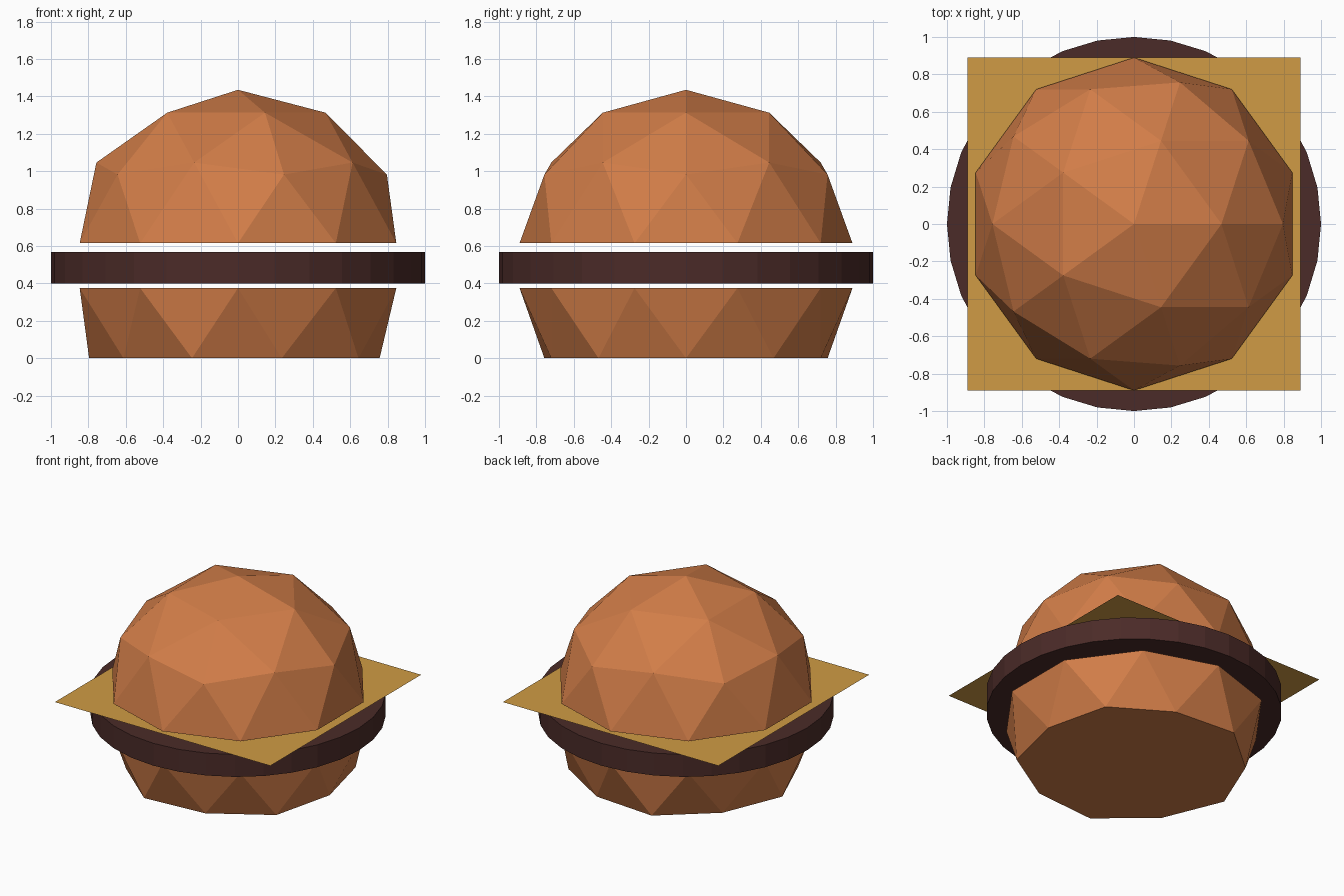
import bpy, bmesh
from mathutils import Matrix

if "Cube" in bpy.data.objects:
    bpy.data.objects.remove(bpy.data.objects["Cube"])

R = 0.89       # bun radius
H = 0.82       # bun dome height


def material(name, rgb):
    m = bpy.data.materials.new(name)
    m.diffuse_color = (*rgb, 1)
    m.use_nodes = True
    m.node_tree.nodes["Principled BSDF"].inputs["Base Color"].default_value = m.diffuse_color
    return m


def finish(name, bm, mat):
    bmesh.ops.recalc_face_normals(bm, faces=bm.faces)
    me = bpy.data.meshes.new(name)
    bm.to_mesh(me)
    bm.free()
    ob = bpy.data.objects.new(name, me)
    me.materials.append(mat)
    bpy.context.collection.objects.link(ob)
    return ob


def half_ball(upper):
    # low-poly ball cut through its equator
    bm = bmesh.new()
    bmesh.ops.create_icosphere(bm, subdivisions=2, radius=1,
                               matrix=Matrix.Diagonal((R, R, H, 1)))
    s = 1 if upper else -1
    cut = [v for v in bm.verts if v.co.z * s < -0.01]
    bmesh.ops.delete(bm, geom=cut, context='VERTS')
    return bm


def cap(bm):
    rim = [e for e in bm.edges if e.is_boundary]
    bmesh.ops.contextual_create(bm, geom=rim)


bun = material("bun", (0.64, 0.205, 0.065))
meat = material("meat", (0.07, 0.024, 0.021))
yellow = material("cheese", (0.63, 0.33, 0.058))

# top bun
bm = half_ball(True)
cap(bm)
bmesh.ops.translate(bm, verts=bm.verts, vec=(0, 0, 0.615))
finish("top_bun", bm, bun)

# bottom bun: the underside is cut away and flattened onto the ground
bm = half_ball(False)
low = [v for v in bm.verts if v.co.z < -0.6 * H]
bmesh.ops.delete(bm, geom=low, context='VERTS')
for v in bm.verts:
    v.co.z = 0.375 if v.co.z > -0.1 else 0.0
rims = [e for e in bm.edges if e.is_boundary]
bmesh.ops.holes_fill(bm, edges=rims, sides=0)
finish("bottom_bun", bm, bun)

# patty
bm = bmesh.new()
bmesh.ops.create_cone(bm, cap_ends=True, segments=32, radius1=1, radius2=1,
                      depth=0.167, matrix=Matrix.Translation((0, 0, 0.4835)))
finish("patty", bm, meat)

# cheese slice
bm = bmesh.new()
bmesh.ops.create_grid(bm, x_segments=1, y_segments=1, size=0.89,
                      matrix=Matrix.Translation((0, 0, 0.595)))
finish("cheese_slice", bm, yellow)
